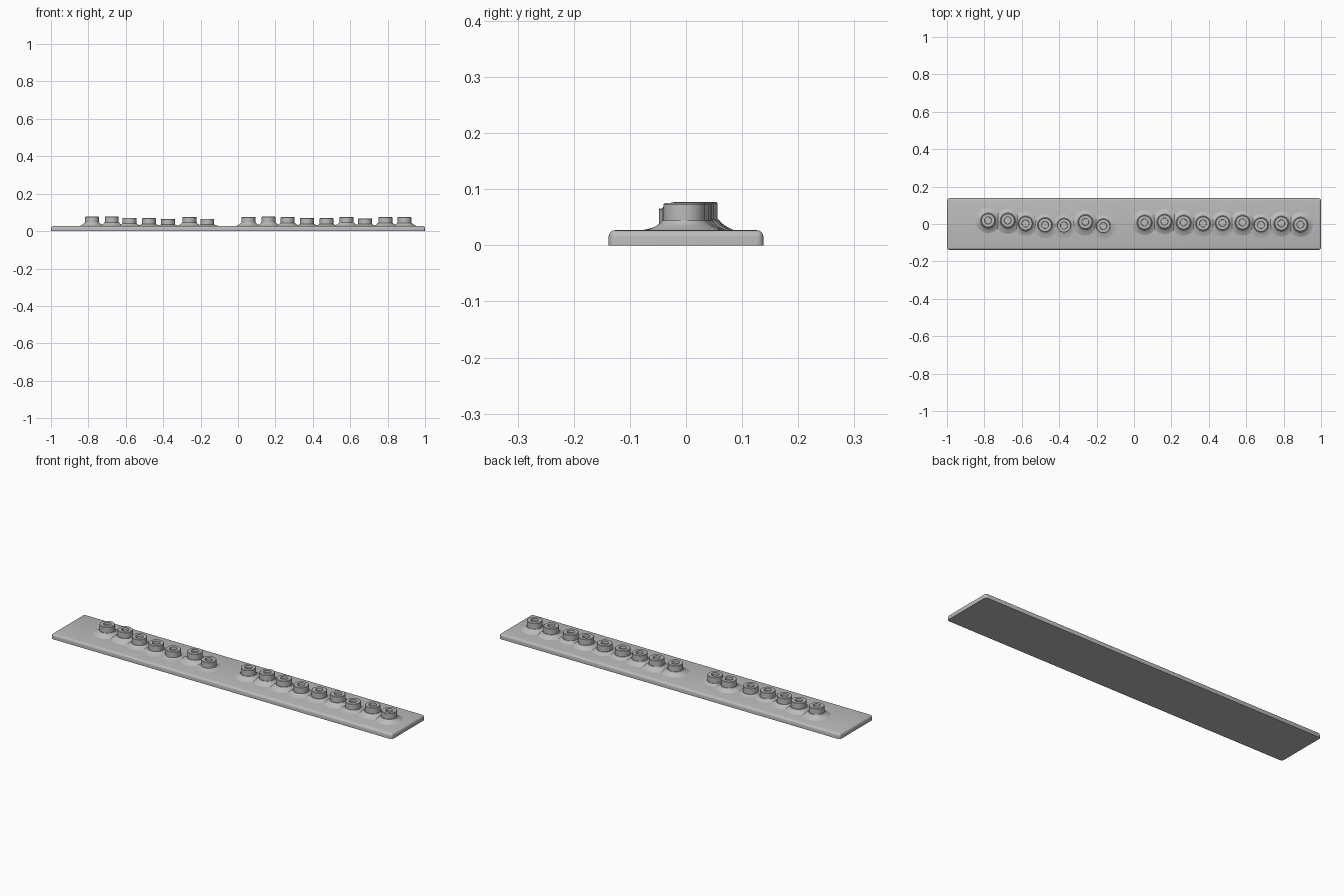
import bpy
import bmesh
import math

cube = bpy.data.objects.get("Cube")
if cube:
    bpy.data.objects.remove(cube, do_unlink=True)

grey = bpy.data.materials.new("plain grey")
grey.use_nodes = True
COLOUR = (0.5, 0.5, 0.5, 1)
grey.diffuse_color = COLOUR
grey.node_tree.nodes["Principled BSDF"].inputs["Base Color"].default_value = COLOUR

PLATE_TOP = 0.027


def finish(bm, name, angle):
    bmesh.ops.recalc_face_normals(bm, faces=bm.faces)
    mesh = bpy.data.meshes.new(name)
    bm.to_mesh(mesh)
    bm.free()
    mesh.materials.append(grey)
    obj = bpy.data.objects.new(name, mesh)
    bpy.context.collection.objects.link(obj)
    bpy.ops.object.select_all(action='DESELECT')
    obj.select_set(True)
    bpy.context.view_layer.objects.active = obj
    bpy.ops.object.shade_smooth_by_angle(angle=math.radians(angle))
    return obj


# Long plate, rounded everywhere but around its flat underside
bm = bmesh.new()
bmesh.ops.create_cube(bm, size=1)
for v in bm.verts:
    v.co.x *= 2
    v.co.y *= 0.276
    v.co.z = (v.co.z + 0.5) * PLATE_TOP
edges = [e for e in bm.edges if max(v.co.z for v in e.verts) > 0]
bmesh.ops.bevel(bm, geom=edges, offset=0.012, segments=4, profile=0.5, affect='EDGES')
finish(bm, "base_plate", 35)


def revolve(name, x, y, profile, sides=40):
    """Spin a list of (radius, height, forward shift) rings, closing the last one."""
    bm = bmesh.new()
    rings = []
    for r, z, shift in profile:
        ring = []
        for i in range(sides):
            a = math.tau * i / sides
            ring.append(bm.verts.new((x + r * math.cos(a), y - shift + r * math.sin(a), z)))
        rings.append(ring)
    for low, high in zip(rings, rings[1:]):
        for i in range(sides):
            j = (i + 1) % sides
            bm.faces.new((low[i], low[j], high[j], high[i]))
    bm.faces.new(rings[-1])
    return finish(bm, name, 35)


# Rows of studs: x, y, top height, forward shift of the flared foot
studs = [
    (-0.78, 0.019, 0.077, 0.0), (-0.675, 0.019, 0.077, 0.006),
    (-0.58, 0.003, 0.071, 0.0), (-0.476, -0.005, 0.069, 0.006),
    (-0.374, -0.008, 0.065, 0.005), (-0.26, 0.011, 0.076, 0.006),
    (-0.164, -0.011, 0.066, 0.004),
    (0.056, 0.008, 0.076, 0.0), (0.163, 0.013, 0.077, 0.0),
    (0.265, 0.008, 0.075, 0.003), (0.369, 0.003, 0.07, 0.004),
    (0.473, 0.005, 0.069, 0.004), (0.58, 0.008, 0.076, 0.004),
    (0.679, -0.005, 0.068, 0.005), (0.788, 0.003, 0.075, 0.003),
    (0.89, -0.003, 0.075, 0.0),
]

for n, (x, y, top, shift) in enumerate(studs, 1):
    neck = top - 0.031
    rise = neck - PLATE_TOP
    # Concave flared foot blending into the plate
    foot = []
    for k in range(7):
        t = k / 6
        foot.append((0.04 + 0.029 * (1 - t) ** 1.6,
                     PLATE_TOP - 0.001 + (rise + 0.001) * t, shift * (1 - t)))
    revolve(f"stud_foot_{n}", x, y, foot)
    # Straight collar with a recessed socket
    revolve(f"stud_collar_{n}", x, y, [
        (0.037, neck - 0.004, 0), (0.037, top - 0.002, 0), (0.035, top, 0),
        (0.019, top, 0), (0.018, top - 0.012, 0)])
